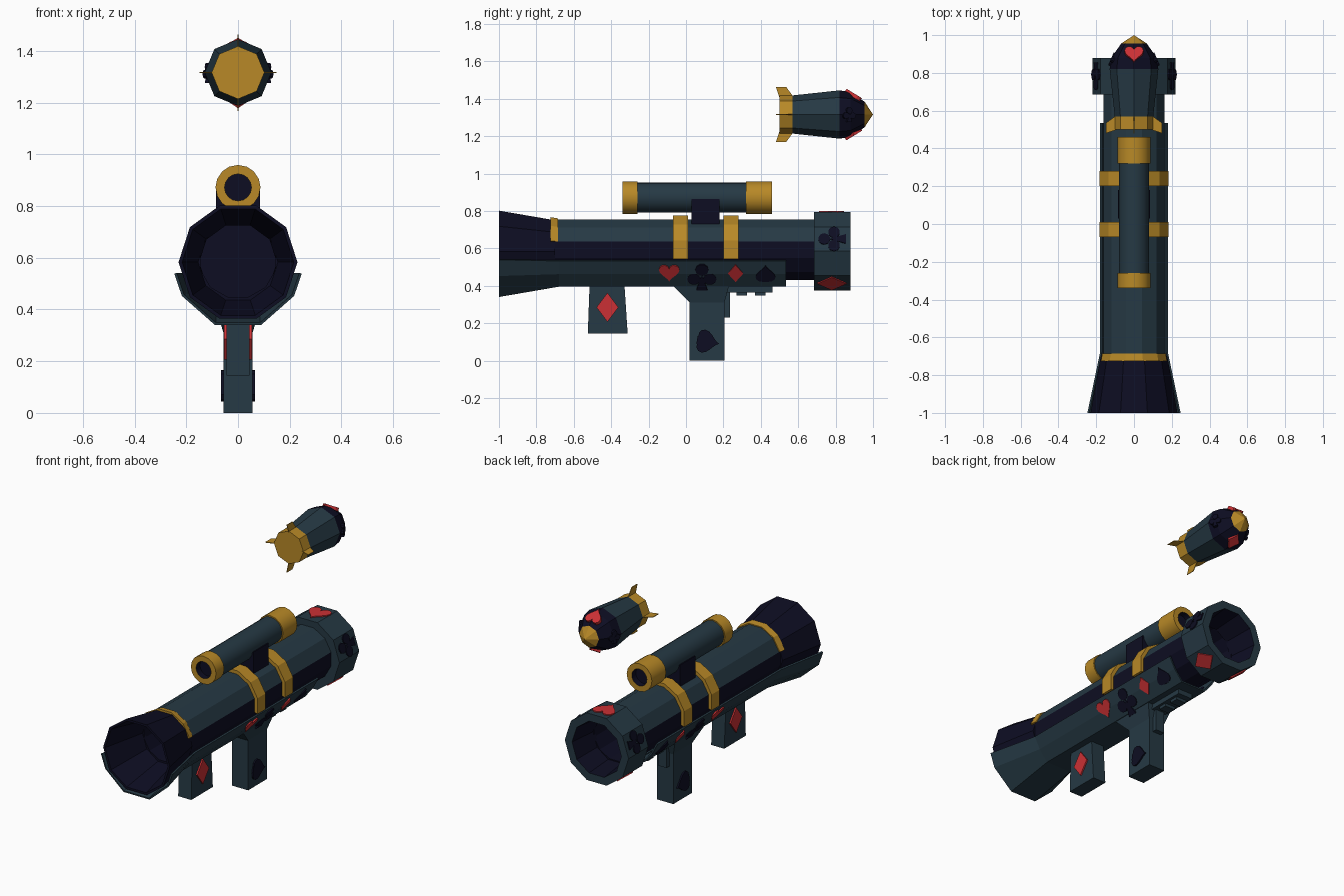
import bpy, bmesh
from math import sin, cos, pi, radians, tau
from mathutils import Vector, Quaternion

if "Cube" in bpy.data.objects:
    bpy.data.objects.remove(bpy.data.objects["Cube"])


def material(name, rgb):
    m = bpy.data.materials.new(name)
    m.use_nodes = True
    m.diffuse_color = (*rgb, 1)
    m.node_tree.nodes["Principled BSDF"].inputs["Base Color"].default_value = (*rgb, 1)
    return m


TEAL = material("dark_teal", (0.019, 0.041, 0.058))
NAVY = material("midnight_navy", (0.004, 0.004, 0.016))
GOLD = material("gold", (0.48, 0.25, 0.02))
RED = material("red", (0.6, 0.03, 0.035))


def finish(name, bm, mats):
    bmesh.ops.remove_doubles(bm, verts=bm.verts, dist=1e-5)
    bmesh.ops.recalc_face_normals(bm, faces=bm.faces)
    me = bpy.data.meshes.new(name)
    bm.to_mesh(me)
    bm.free()
    for m in mats:
        me.materials.append(m)
    ob = bpy.data.objects.new(name, me)
    bpy.context.collection.objects.link(ob)
    return ob


def loft(name, sections, mat, closed=True):
    """Skin a row of matching cross-sections."""
    bm = bmesh.new()
    rows = [[bm.verts.new(p) for p in s] for s in sections]
    n = len(rows[0])
    for a, b in zip(rows, rows[1:]):
        for i in range(n if closed else n - 1):
            j = (i + 1) % n
            bm.faces.new((a[i], a[j], b[j], b[i]))
    if closed:
        bm.faces.new(rows[0])
        bm.faces.new(rows[-1])
    return finish(name, bm, [mat])


def box(name, hx, y0, y1, z0, z1, mat):
    rect = lambda z: [(-hx, y0, z), (hx, y0, z), (hx, y1, z), (-hx, y1, z)]
    return loft(name, [rect(z0), rect(z1)], mat)


def lathe(name, profile, sides, zc, mats, start=0, arc=None, loop=False, seg_mat=None):
    """Turn a (y, radius) profile about the y axis; arc = number of sides kept."""
    bm = bmesh.new()
    steps = sides if arc is None else arc
    rows = []
    for k in range(steps + 1):
        a = radians(start) + tau * k / sides
        rows.append([bm.verts.new((r * cos(a), y, zc + r * sin(a))) for y, r in profile])
    n = len(profile)
    for k in range(steps):
        up = sin(radians(start) + tau * (k + 0.5) / sides)
        for i in range(n if loop else n - 1):
            j = (i + 1) % n
            quad = [rows[k][i], rows[k][j], rows[k + 1][j], rows[k + 1][i]]
            if profile[i][1] == 0:
                quad.pop(0)
            elif profile[j][1] == 0:
                quad.pop(1)
            f = bm.faces.new(quad)
            f.material_index = seg_mat(i, up) if seg_mat else 0
    if arc is not None:
        bm.faces.new(rows[0])
        bm.faces.new(rows[-1])
    return finish(name, bm, mats)


def suit_shapes(kind):
    def heart(flip=1):
        pts = []
        for k in range(24):
            t = tau * k / 24
            h = 13 * cos(t) - 5 * cos(2 * t) - 2 * cos(3 * t) - cos(4 * t)
            pts.append((sin(t) ** 3, flip * (h + 2.5) / 15))
        return pts

    def disc(x, y):
        return [(x + 0.42 * cos(tau * k / 10), y + 0.42 * sin(tau * k / 10)) for k in range(10)]

    stem = [(0, 0.2), (-0.35, -1), (0.35, -1)]
    return {"heart": [heart()],
            "diamond": [[(0, 1), (-0.75, 0), (0, -1), (0.75, 0)]],
            "spade": [heart(-1), stem],
            "club": [disc(0, 0.55), disc(-0.5, -0.15), disc(0.5, -0.15), stem]}[kind]


def emblem(name, kind, size, pos, normal, up, spin=0, depth=0.009, mirror=True):
    """Thin card-suit plate lying on a surface, copied to the other side."""
    n = Vector(normal).normalized()
    v = Vector(up)
    v = (v - n * v.dot(n)).normalized()
    v.rotate(Quaternion(n, radians(spin)))
    u = v.cross(n)
    mat = RED if kind in ("heart", "diamond") else NAVY
    for side, tag in ((1, "left"), (-1, "right")) if mirror else ((1, "centre"),):
        bm = bmesh.new()
        for poly in suit_shapes(kind):
            rows = []
            for d in (0, -depth):
                pts = [Vector(pos) + u * a * size + v * b * size + n * d for a, b in poly]
                rows.append([bm.verts.new((p.x * side, p.y, p.z)) for p in pts])
            for i in range(len(poly)):
                bm.faces.new((rows[0][i - 1], rows[0][i], rows[1][i], rows[1][i - 1]))
            for r in rows:
                bm.faces.new(r)
        finish(f"{name}_{tag}", bm, [mat])


# Launch tube, flared rear and muzzle ring
ZT, ZM = 0.5925, 0.583
lathe("launch_tube", [(-0.3, 0), (-0.3, 0.15), (-0.72, 0.15), (-0.72, 0.168), (0.7, 0.168),
                      (0.7, 0.15), (0.3, 0.15), (0.3, 0)], 12, ZT, [NAVY, TEAL], 15,
      seg_mat=lambda i, up: int(i == 3 and up > 0.3))
lathe("flared_end", [(-1, 0.23), (-0.7, 0.176), (-0.7, 0.15), (-1, 0.216)], 10, ZM, [NAVY], loop=True)
lathe("muzzle_ring", [(0.685, 0.22), (0.88, 0.22), (0.88, 0.17), (0.685, 0.15)], 10, 0.585,
      [TEAL, NAVY], loop=True, seg_mat=lambda i, up: int(i == 2))

# Gold straps over the tube
for name, y0, y1 in (("rear_strap", -0.07, 0.01), ("front_strap", 0.2, 0.28)):
    lathe(name, [(y0, 0.19), (y1, 0.19), (y1, 0.16), (y0, 0.16)], 12, ZT, [GOLD], -15, 7, True)
lathe("flare_trim", [(-0.725, 0.181), (-0.685, 0.174), (-0.685, 0.16), (-0.725, 0.16)],
      12, ZT, [GOLD], 15, 5, True)


# Lower cover that follows the flare
def cover_section(y, half):
    return [(s * x, y, z) for s, pts in ((-1, half), (1, half[::-1])) for x, z in pts]


body = [(0.175, 0.535), (0.138, 0.465), (0.085, 0.4)]
cover = loft("lower_cover", [cover_section(-1, [(0.242, 0.54), (0.213, 0.455), (0.088, 0.345)]),
                             cover_section(-0.68, body), cover_section(0.535, body)], TEAL, False)
shell = cover.modifiers.new("thickness", "SOLIDIFY")
shell.thickness = 0.01
shell.offset = 0

# Scope and its mount
GOLD_SEGS, DARK_SEGS = (2, 3, 4, 6, 7, 8), (0, 1, 9, 10)
scope = lathe("scope", [(-0.3, 0), (-0.3, 0.052), (-0.34, 0.052), (-0.34, 0.087), (-0.26, 0.087),
                        (-0.26, 0.08), (0.32, 0.08), (0.32, 0.087), (0.46, 0.087), (0.46, 0.052),
                        (0.42, 0.052), (0.42, 0)], 16, 0.872, [TEAL, GOLD, NAVY],
              seg_mat=lambda i, up: 1 if i in GOLD_SEGS else 2 if i in DARK_SEGS else 0)
bpy.ops.object.select_all(action="DESELECT")
scope.select_set(True)
bpy.context.view_layer.objects.active = scope
bpy.ops.object.shade_smooth_by_angle()
box("scope_mount", 0.085, 0.03, 0.18, 0.73, 0.865, NAVY)


# Grips, trigger and under rail
def rect(hx, y0, y1, z):
    return [(-hx, y0, z), (hx, y0, z), (hx, y1, z), (-hx, y1, z)]


loft("main_grip", [rect(0.056, 0.02, 0.205, 0), rect(0.056, 0.02, 0.205, 0.31),
                   rect(0.085, -0.07, 0.23, 0.4), rect(0.085, -0.07, 0.23, 0.42)], TEAL)
box("trigger", 0.03, 0.2, 0.235, 0.23, 0.4, TEAL)
loft("support_grip", [rect(0.045, -0.525, -0.312, 0.145), rect(0.045, -0.515, -0.33, 0.42)], TEAL)
box("under_rail", 0.05, 0.22, 0.462, 0.365, 0.41, TEAL)
for i, y in enumerate((0.27, 0.37)):
    box(f"rail_stud_{i + 1}", 0.035, y, y + 0.056, 0.347, 0.37, TEAL)

# Card-suit plates on the grips and cover
emblem("support_diamond", "diamond", 0.078, (0.054, -0.42, 0.285), (1, 0, 0), (0, 0, 1))
emblem("grip_spade", "spade", 0.062, (0.065, 0.12, 0.1), (1, 0, 0), (0, 0, 1), -100)
slope, rise = (0.82, 0, -0.57), (0, 0, 1)
for name, kind, size, x, y, z in (("cover_heart", "heart", 0.055, 0.146, -0.09, 0.465),
                                  ("cover_club", "club", 0.085, 0.132, 0.085, 0.445),
                                  ("cover_diamond", "diamond", 0.055, 0.146, 0.265, 0.465),
                                  ("cover_spade", "spade", 0.053, 0.146, 0.425, 0.465)):
    emblem(name, kind, size, (x, y, z), slope, rise, depth=0.015)

# Card-suit plates around the muzzle ring
for name, kind, size, deg, spin in (("ring_club", "club", 0.075, 18, 90),
                                    ("ring_diamond", "diamond", 0.078, -54, 0),
                                    ("ring_heart", "heart", 0.07, 90, 0)):
    n = Vector((cos(radians(deg)), 0, sin(radians(deg))))
    up = (0, 0, 1) if kind == "club" else (0, 1, 0)
    emblem(name, kind, size, n * 0.216 + Vector((0, 0.78, 0.585)), n, up, spin,
           mirror=kind != "heart")

# Floating rocket
ZR = 1.316
lathe("rocket", [(0.5, 0), (0.5, 0.102), (0.57, 0.102), (0.82, 0.129), (0.88, 0.12),
                 (0.955, 0.068), (1, 0)], 8, ZR, [GOLD, TEAL, NAVY],
      seg_mat=lambda i, up: (0, 0, 1, 2, 2, 0)[i])
for k in range(4):
    a = k * pi / 2
    out, across = Vector((cos(a), 0, sin(a))), Vector((-sin(a), 0, cos(a))) * 0.002
    fin = [(0.48, 0.148), (0.535, 0.148), (0.57, 0.1), (0.5, 0.09)]
    loft(f"rocket_fin_{k + 1}", [[out * r + Vector((0, y, ZR)) + across * s for y, r in fin]
                                 for s in (-1, 1)], GOLD)

# Card-suit plates on the rocket nose
for name, kind, s in (("nose_heart", "heart", 1), ("nose_diamond", "diamond", -1)):
    emblem(name, kind, 0.05, (0, 0.9, ZR + s * 0.112), (0, 0.52, s * 0.85), (0, 1, 0),
           depth=0.02, mirror=False)
emblem("nose_club", "club", 0.04, (0.122, 0.875, ZR), (0.9, 0.4, 0), (0, 0, 1), depth=0.02)
